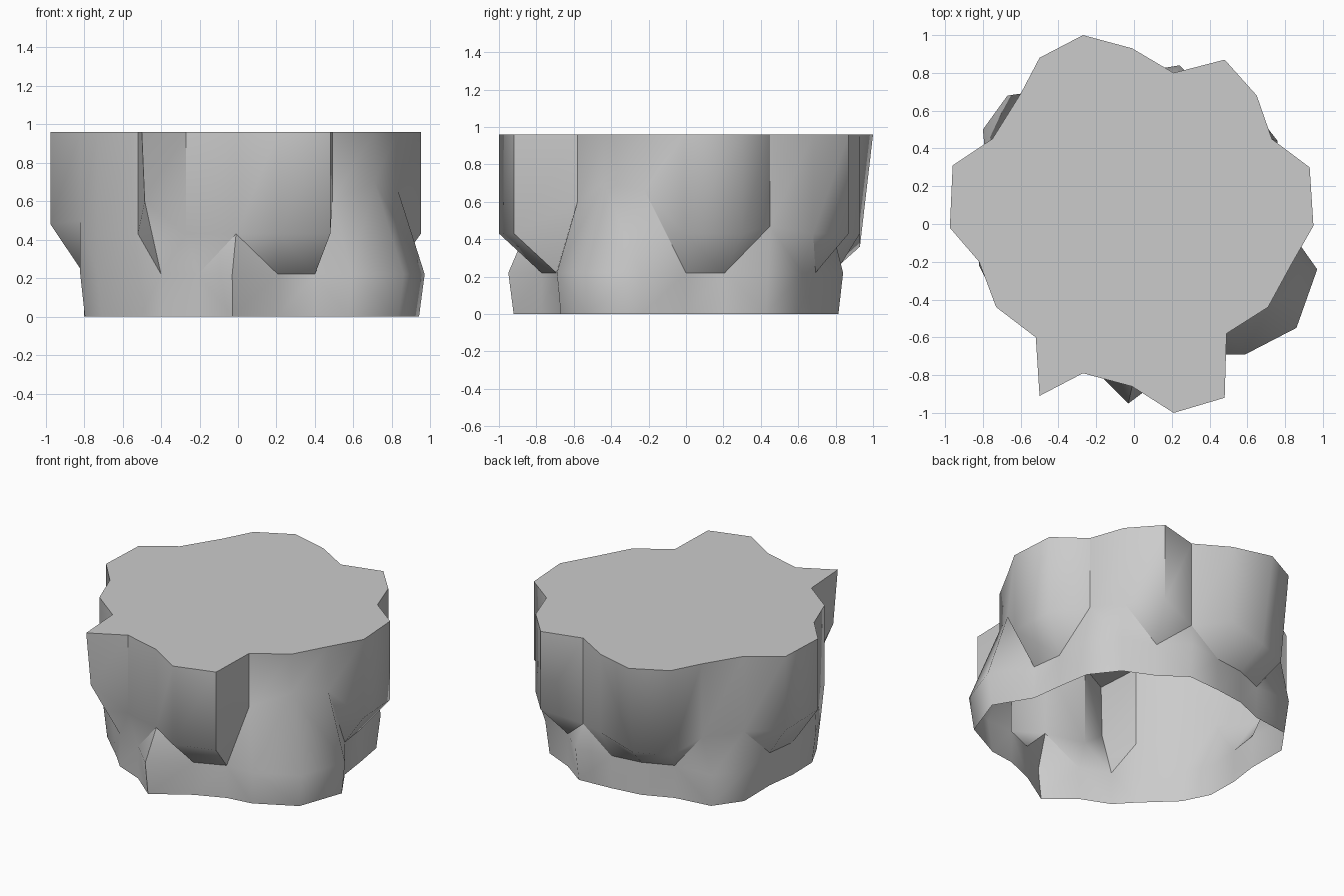
import bpy
import bmesh
import math
from mathutils import Vector

default_cube = bpy.data.objects.get("Cube")
if default_cube:
    bpy.data.objects.remove(default_cube, do_unlink=True)

HEIGHT = 0.96
SHOULDER = 0.22      # widest level of the foot of the rock
LEDGE = 0.43         # where the upper wall starts to cut inwards
CORE = 0.8           # radius of the recessed foot

# Ragged outline of the flat top, anticlockwise from the left side
OUTLINE = [
    (.95, -.01), (.93, .3), (.73, .45), (.65, .68), (.48, .87), (.21, .8),
    (-.01, .93), (-.27, 1), (-.5, .88), (-.6, .69), (-.75, .45), (-.96, .31),
    (-.975, -.02), (-.82, -.2), (-.73, -.44), (-.52, -.6), (-.5, -.91), (-.27, -.79),
    (-.01, -.86), (.21, -1), (.48, -.92), (.49, -.58), (.71, -.44), (.83, -.22),
]

# Bulges at the foot: outline index -> (height where it starts, x and y at the shoulder)
BULGES = {
    2: (.47, .76, .44), 3: (.43, .62, .62), 5: (.38, .24, .84),
    9: (.46, -.67, .68), 10: (.45, -.8, .5),
    13: (.5, -.82, -.22), 14: (.43, -.73, -.4), 15: (.43, -.52, -.6),
    18: (.43, -.03, -.95),
    21: (.6, .59, -.69), 22: (.7, .86, -.55), 23: (.66, .97, -.24),
}

# Overhanging ridges with their own ledge: outline index -> (height, scale there)
OVERHANGS = {7: (.36, .93), 8: (.36, .95), 11: (.46, 1), 12: (.48, 1), 16: (.6, .97)}


def column_points(index, x, y):
    """Points of one vertical ridge, from the top down to the ground."""
    rim = Vector((x, y, 0))
    up = Vector((0, 0, 1))
    if index in BULGES:
        ledge, foot_x, foot_y = BULGES[index]
        foot = Vector((foot_x, foot_y, 0))
        lean, taper = 1, .97
    else:
        ledge, lean = OVERHANGS.get(index, (LEDGE, 1))
        angle = math.tau * index / len(OUTLINE)
        foot = CORE * Vector((math.cos(angle), math.sin(angle), 0))
        taper = 1
    return [rim + up * HEIGHT, rim * lean + up * ledge, foot + up * SHOULDER, foot * taper]


def add_creased_patch(builder, a, b, c, d):
    """Split a four-sided patch along its inner diagonal, leaving a valley."""
    def reach(*corners):
        return sum(corner.co.xy.length for corner in corners)

    if reach(a, c) < reach(b, d):
        triangles = (a, b, c), (a, c, d)
    else:
        triangles = (a, b, d), (b, c, d)
    for triangle in triangles:
        builder.faces.new(triangle)


def make_material(name, colour):
    material = bpy.data.materials.new(name)
    material.use_nodes = True
    material.diffuse_color = colour
    shader = next(n for n in material.node_tree.nodes if n.type == "BSDF_PRINCIPLED")
    shader.inputs["Base Color"].default_value = colour
    shader.inputs["Roughness"].default_value = 1
    return material


# Rock wall: ridges joined side by side, open underneath
builder = bmesh.new()
columns = [
    [builder.verts.new(point) for point in column_points(index, x, y)]
    for index, (x, y) in enumerate(OUTLINE)
]
for index, column in enumerate(columns):
    neighbour = columns[(index + 1) % len(columns)]
    for upper in range(len(column) - 1):
        lower = upper + 1
        add_creased_patch(
            builder, column[upper], column[lower], neighbour[lower], neighbour[upper]
        )

# Flat top
builder.faces.new([column[0] for column in columns])

# Rounded ridges, crisp valleys and corners
builder.normal_update()
for face in builder.faces:
    face.smooth = True
for edge in builder.edges:
    bend = math.degrees(edge.calc_face_angle_signed(0))
    edge.smooth = -30 < bend < 60

mesh = bpy.data.meshes.new("rock")
builder.to_mesh(mesh)
builder.free()
mesh.materials.append(make_material("stone grey", (.6, .6, .6, 1)))

rock = bpy.data.objects.new("rock", mesh)
bpy.context.collection.objects.link(rock)
